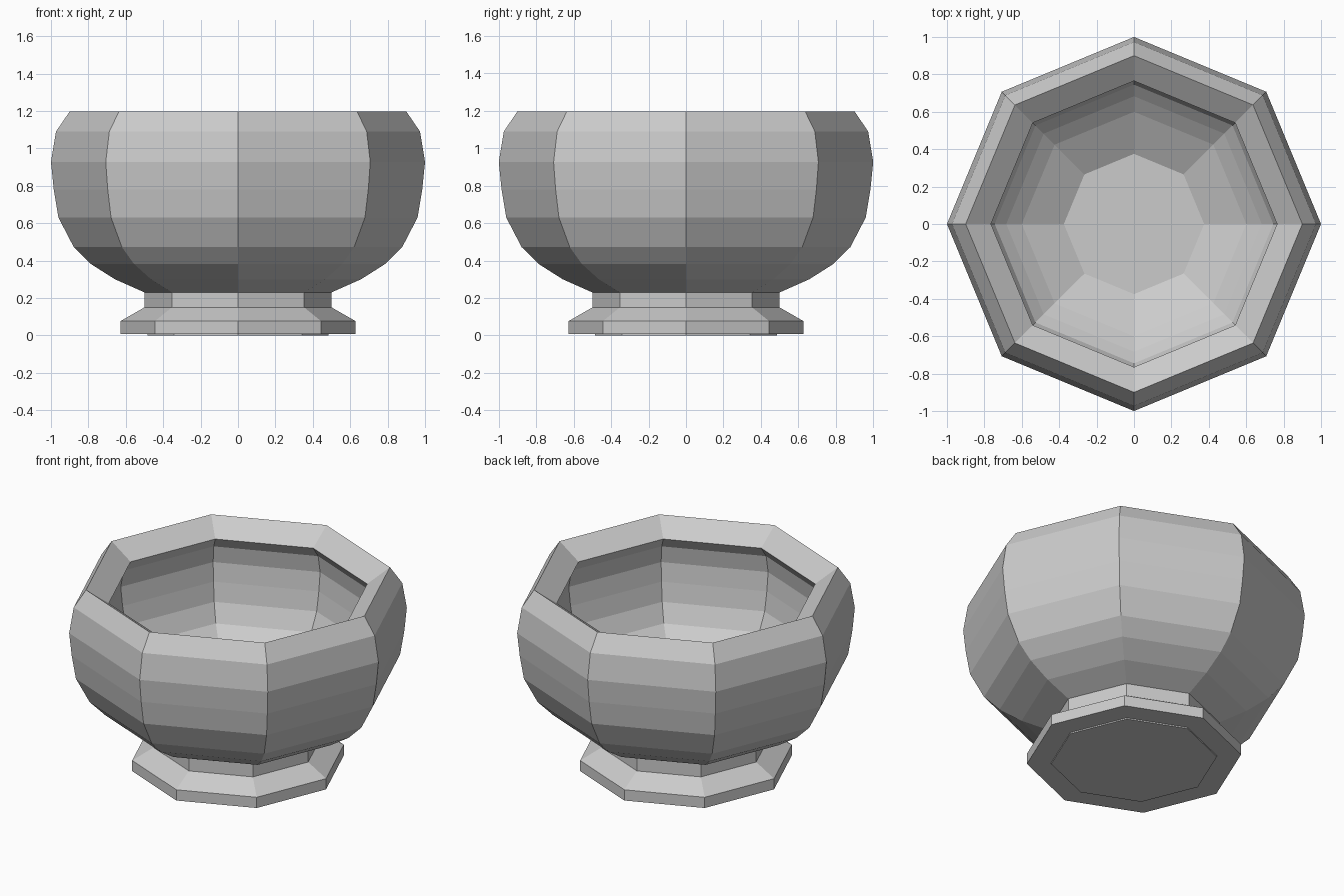
import bpy, bmesh, math

if "Cube" in bpy.data.objects:
    bpy.data.objects.remove(bpy.data.objects["Cube"])

SIDES = 8

clay = bpy.data.materials.new("plain_grey")
clay.diffuse_color = (0.6, 0.6, 0.6, 1)
clay.use_nodes = True
clay.node_tree.nodes["Principled BSDF"].inputs["Base Color"].default_value = clay.diffuse_color


def lathe(name, profile):
    """Turn an (r, z) profile into a closed eight-sided solid."""
    bm = bmesh.new()
    rings = []
    for r, z in profile:
        rings.append([bm.verts.new((r * math.cos(k * math.tau / SIDES),
                                    r * math.sin(k * math.tau / SIDES), z))
                      for k in range(SIDES)])
    for low, high in zip(rings, rings[1:]):
        for k in range(SIDES):
            n = (k + 1) % SIDES
            bm.faces.new((low[k], low[n], high[n], high[k]))
    bm.faces.new(rings[0][::-1])
    bm.faces.new(rings[-1])
    bmesh.ops.recalc_face_normals(bm, faces=bm.faces)
    mesh = bpy.data.meshes.new(name)
    bm.to_mesh(mesh)
    bm.free()
    mesh.materials.append(clay)
    obj = bpy.data.objects.new(name, mesh)
    bpy.context.collection.objects.link(obj)
    return obj


# Base plate, stepped foot and rounded outer wall
outside = [(0.485, 0.0), (0.485, 0.008), (0.627, 0.008), (0.627, 0.077),
           (0.5, 0.15), (0.5, 0.23), (0.658, 0.30), (0.787, 0.382),
           (0.878, 0.472), (0.96, 0.63), (0.985, 0.78), (1.0, 0.927),
           (0.973, 1.09), (0.9, 1.197)]

# Sloping rim, overhanging lip and hollow down to the flat floor
inside = [(0.765, 1.10), (0.815, 1.03), (0.835, 0.92), (0.822, 0.80),
          (0.80, 0.68), (0.745, 0.566), (0.683, 0.51), (0.60, 0.45),
          (0.375, 0.33)]

lathe("bowl", outside + inside)
